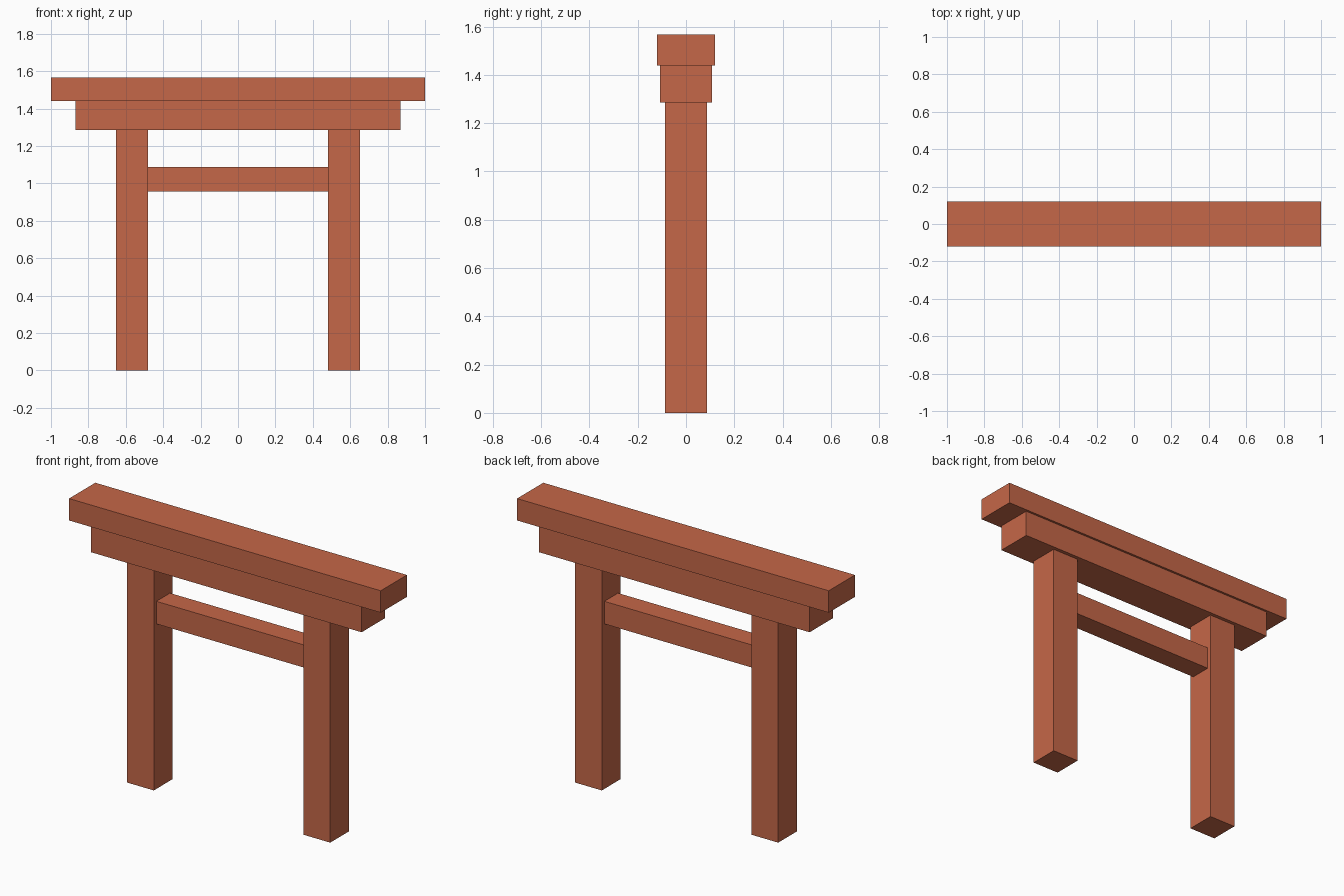
import bpy
import bmesh
from mathutils import Vector

default = bpy.data.objects.get("Cube")
if default:
    bpy.data.objects.remove(default, do_unlink=True)

# Painted timber colour
color = (0.56, 0.136, 0.065, 1.0)
paint = bpy.data.materials.new("red_painted_timber")
paint.use_nodes = True
paint.diffuse_color = color
paint.node_tree.nodes["Principled BSDF"].inputs["Base Color"].default_value = color


def timber(name, x0, x1, depth, z0, z1):
    """Flat-faced timber, centred on y = 0."""
    bm = bmesh.new()
    bmesh.ops.create_cube(bm, size=1)
    bmesh.ops.scale(bm, vec=Vector((x1 - x0, depth, z1 - z0)), verts=bm.verts)
    mesh = bpy.data.meshes.new(name)
    bm.to_mesh(mesh)
    bm.free()
    mesh.materials.append(paint)
    obj = bpy.data.objects.new(name, mesh)
    obj.location = ((x0 + x1) / 2, 0, (z0 + z1) / 2)
    bpy.context.collection.objects.link(obj)


PILLAR_IN, PILLAR_OUT = 0.48, 0.652
PILLAR_TOP, LINTEL_TOP, ROOF_TOP = 1.286, 1.44, 1.567

# Pillars
timber("left_pillar", PILLAR_IN, PILLAR_OUT, 0.172, 0, PILLAR_TOP)
timber("right_pillar", -PILLAR_OUT, -PILLAR_IN, 0.172, 0, PILLAR_TOP)

# Tie beam between the pillars
timber("tie_beam", -PILLAR_IN, PILLAR_IN, 0.125, 0.957, 1.088)

# Stacked lintels on top
timber("lower_lintel", -0.868, 0.868, 0.214, PILLAR_TOP, LINTEL_TOP)
timber("top_lintel", -1, 1, 0.24, LINTEL_TOP, ROOF_TOP)
